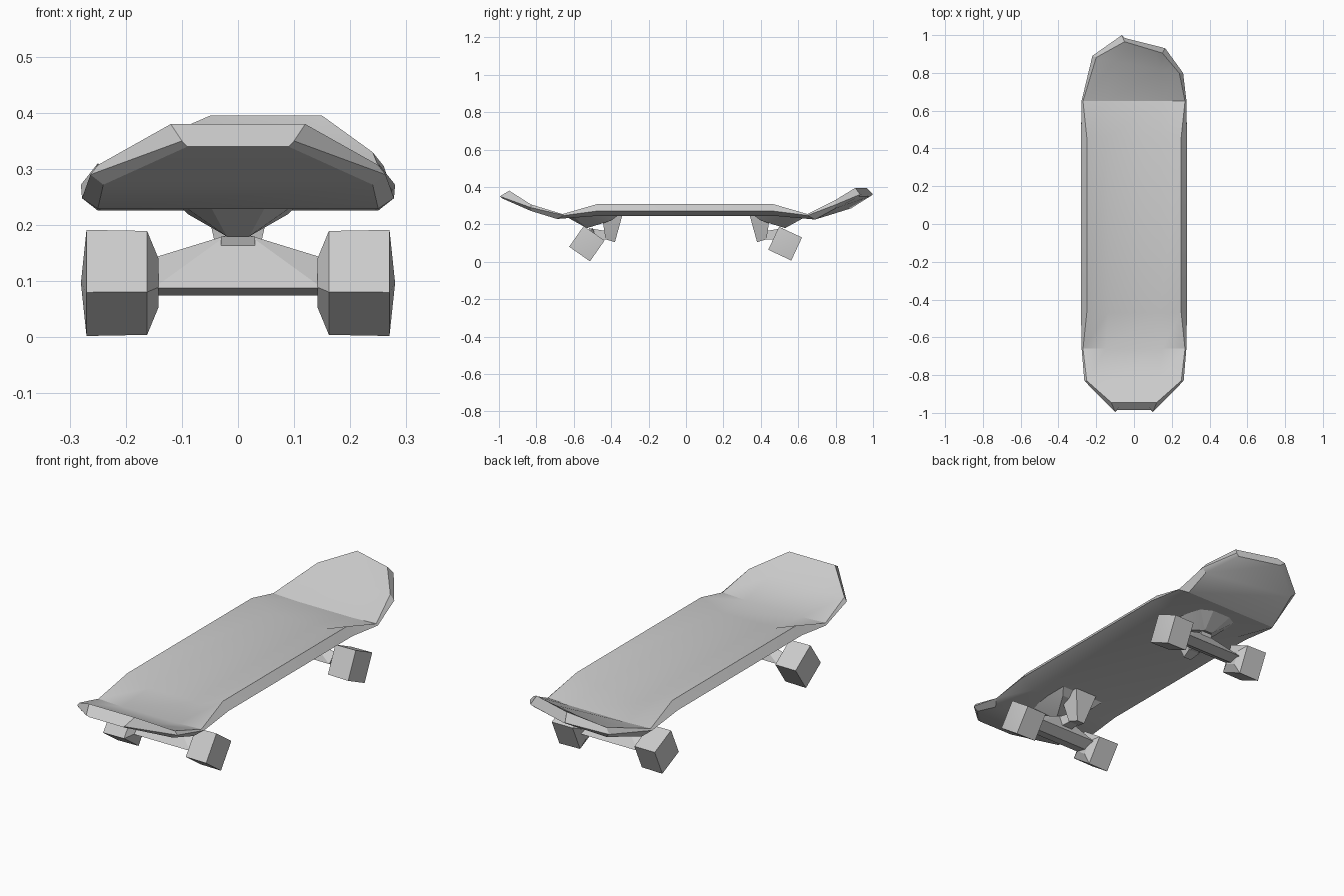
import bpy, bmesh, math
from mathutils import Vector

if "Cube" in bpy.data.objects:
    bpy.data.objects.remove(bpy.data.objects["Cube"])

grey = bpy.data.materials.new("plain_grey")
grey.use_nodes = True
colour = (0.6, 0.6, 0.6, 1)
grey.diffuse_color = colour
grey.node_tree.nodes["Principled BSDF"].inputs["Base Color"].default_value = colour


def finish(name, bm, angle=25):
    """Turn a bmesh into a shaded, coloured object."""
    bmesh.ops.recalc_face_normals(bm, faces=bm.faces)
    mesh = bpy.data.meshes.new(name)
    bm.to_mesh(mesh)
    bm.free()
    mesh.materials.append(grey)
    obj = bpy.data.objects.new(name, mesh)
    bpy.context.collection.objects.link(obj)
    bpy.ops.object.select_all(action="DESELECT")
    obj.select_set(True)
    bpy.context.view_layer.objects.active = obj
    bpy.ops.object.shade_smooth_by_angle(angle=math.radians(angle))
    return obj


def hull(name, points):
    """Faceted solid wrapped around a few points."""
    bm = bmesh.new()
    for p in points:
        bm.verts.new(p)
    result = bmesh.ops.convex_hull(bm, input=bm.verts)
    loose = [v for v in bm.verts if not v.link_faces]
    bmesh.ops.delete(bm, geom=loose, context="VERTS")
    return finish(name, bm, 15)


# Deck stations, nose to tail: rim (x, y, z), edge (x, y, z),
# underside (x, y, z), middle height of the dished top, sideways skew and shift
stations = [
    ((.12, -.945, .38), (.10, -.995, .35), (.09, -.985, .34), .38, 0, 0),
    ((.25, -.83, .307), (.263, -.83, .29), (.24, -.83, .272), .305, 0, 0),
    ((.27, -.66, .255), (.278, -.65, .248), (.25, -.69, .229), .25, 0, 0),
    ((.25, -.47, .31), (.28, -.47, .272), (.20, -.48, .245), .268, 0, 0),
    ((.25, .46, .31), (.28, .46, .272), (.20, .48, .245), .268, 0, 0),
    ((.27, .65, .255), (.278, .65, .248), (.25, .69, .226), .25, 0, 0),
    ((.22, .84, .33), (.24, .845, .305), (.22, .84, .285), .325, -.19, .02),
    ((.10, .935, .395), (.115, .965, .36), (.10, .955, .35), .395, -.3, .05),
]
bm = bmesh.new()
rows = []
for rim, edge, under, mid, skew, shift in stations:
    middle = (rim[0] * .55, rim[1], mid)
    right = [middle, rim, edge, under]
    left = [(-x, y, z) for x, y, z in reversed(right)]
    rows.append([bm.verts.new((x + shift, y + skew * x, z))
                 for x, y, z in right + left])
for a, b in zip(rows, rows[1:]):
    for i in range(len(a)):
        j = (i + 1) % len(a)
        bm.faces.new((a[i], a[j], b[j], b[i]))
bm.faces.new(rows[0])
bm.faces.new(rows[-1])
finish("deck", bm)


def truck(label, side, wheel_angle):
    """Mount, kingpin, hanger and two wheels; side is -1 front, 1 rear."""
    def both(points):
        return [(s * x, side * y, z) for x, y, z in points for s in (-1, 1)]

    # Tapered mount under the deck
    hull(label + "_baseplate", both([
        (.12, .36, .25), (.12, .61, .25), (.05, .63, .235),
        (.09, .40, .22), (.02, .53, .18)]))
    # Kingpin leaning towards the middle of the board
    hull(label + "_kingpin", both([
        (.06, .34, .25), (.06, .45, .25), (.02, .38, .105), (.03, .43, .12)]))
    hull(label + "_pivot", both([
        (.02, .39, .12), (.02, .40, .16), (.03, .52, .18), (.03, .50, .12)]))
    # Axle housing rising to a ridge
    hull(label + "_hanger", both([
        (.15, .47, .10), (.15, .51, .142), (.15, .575, .088),
        (.15, .52, .075), (.02, .50, .182)]))

    # Four-sided wheels with a tapered inner hub and a slight outer point
    centre_y, centre_z = side * .53, .097
    for hand, s in (("right", -1), ("left", 1)):
        points = [(s * .28, centre_y, centre_z)]
        for x, radius in ((.142, .045), (.162, .094), (.27, .096)):
            for k in range(4):
                a = wheel_angle + k * math.pi / 2
                points.append((s * x, centre_y + radius * math.cos(a),
                               centre_z + radius * math.sin(a)))
        hull(label + "_" + hand + "_wheel", points)


truck("front", -1, math.radians(10))
truck("rear", 1, math.radians(20))
